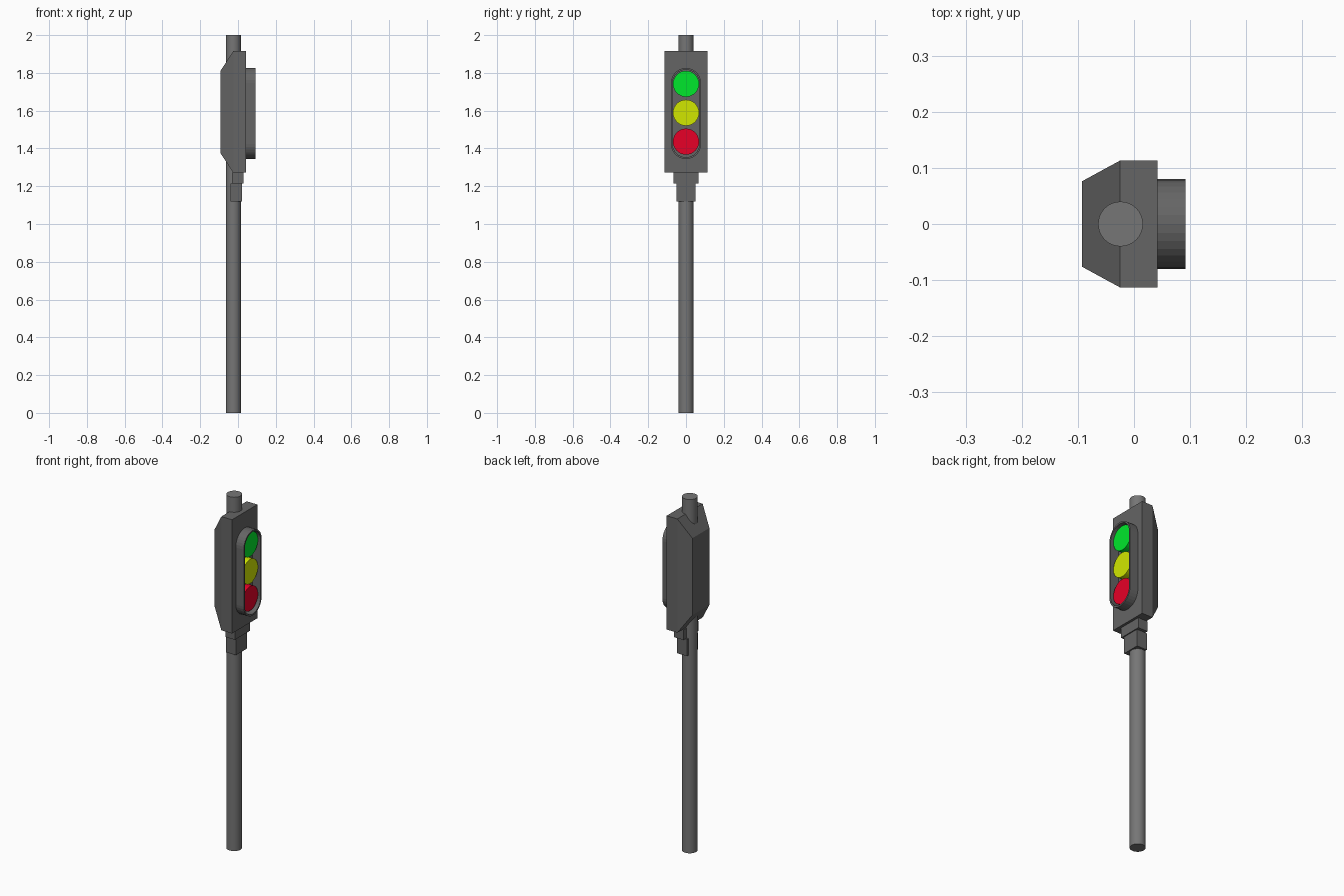
import bpy, bmesh
from math import sin, cos, pi

if "Cube" in bpy.data.objects:
    bpy.data.objects.remove(bpy.data.objects["Cube"])

DARK = (0.13, 0.13, 0.13)
POLE = (0.18, 0.18, 0.18)


def make(name, bm, color=DARK, smooth=False):
    bmesh.ops.recalc_face_normals(bm, faces=bm.faces)
    mesh = bpy.data.meshes.new(name)
    bm.to_mesh(mesh)
    bm.free()
    ob = bpy.data.objects.new(name, mesh)
    bpy.context.collection.objects.link(ob)
    mat = bpy.data.materials.new(name + "_colour")
    mat.diffuse_color = (*color, 1)
    mat.use_nodes = True
    mat.node_tree.nodes["Principled BSDF"].inputs["Base Color"].default_value = mat.diffuse_color
    mesh.materials.append(mat)
    if smooth:
        bpy.ops.object.select_all(action='DESELECT')
        ob.select_set(True)
        bpy.context.view_layer.objects.active = ob
        bpy.ops.object.shade_smooth_by_angle(angle=0.6)
    return ob


def loft(name, loops, closed=False, **kw):
    """Bridge equal-length point loops; cap the ends unless closed."""
    bm = bmesh.new()
    rings = [[bm.verts.new(p) for p in loop] for loop in loops]
    n = len(rings[0])
    pairs = list(zip(rings, rings[1:]))
    if closed:
        pairs.append((rings[-1], rings[0]))
    else:
        bm.faces.new(rings[0])
        bm.faces.new(rings[-1])
    for a, b in pairs:
        for i in range(n):
            j = (i + 1) % n
            bm.faces.new((a[i], a[j], b[j], b[i]))
    return make(name, bm, **kw)


def rect(x, y, z0, z1):
    return [(x, -y, z0), (x, y, z0), (x, y, z1), (x, -y, z1)]


def stadium(x, r, half, zc, n=16):
    """Upright slot outline facing +x; half=0 gives a circle."""
    pts = []
    for k, s in ((0, 1), (1, -1)):
        for i in range(n + (half > 0)):
            a = pi * (k + i / n)
            pts.append((x, r * cos(a), zc + s * half + r * sin(a)))
    return pts


# Pole
PX, PR = -0.024, 0.04
loft("pole", [[(PX + PR * cos(2 * pi * i / 32), PR * sin(2 * pi * i / 32), z)
               for i in range(32)] for z in (0, 2)], color=POLE, smooth=True)

# Housing with tapered back
loft("housing", [rect(-0.093, 0.076, 1.375, 1.81),
                 rect(-0.025, 0.113, 1.272, 1.915),
                 rect(0.042, 0.113, 1.272, 1.915)])

# Stepped bracket under the housing
loft("upper_bracket", [rect(-0.031, 0.067, 1.215, 1.272),
                       rect(0.028, 0.067, 1.215, 1.272)])
loft("lower_bracket", [rect(-0.041, 0.05, 1.12, 1.215),
                       rect(0.022, 0.05, 1.12, 1.215)])

# Hollow visor surrounding the lamps
ZC, HALF = 1.585, 0.161
loft("visor", [stadium(x, r, HALF, ZC) for x, r in
               ((0.04, 0.08), (0.092, 0.08), (0.092, 0.071), (0.04, 0.071))],
     closed=True)

# Lamps: short drums standing out of the housing
for name, z, col in (("green_lamp", 1.742, (0.0, 0.8, 0.025)),
                     ("yellow_lamp", 1.589, (0.64, 0.8, 0.0)),
                     ("red_lamp", 1.436, (0.8, 0.0, 0.02))):
    loft(name, [stadium(x, 0.069, 0, z) for x in (0.04, 0.076)],
         color=col, smooth=True)
